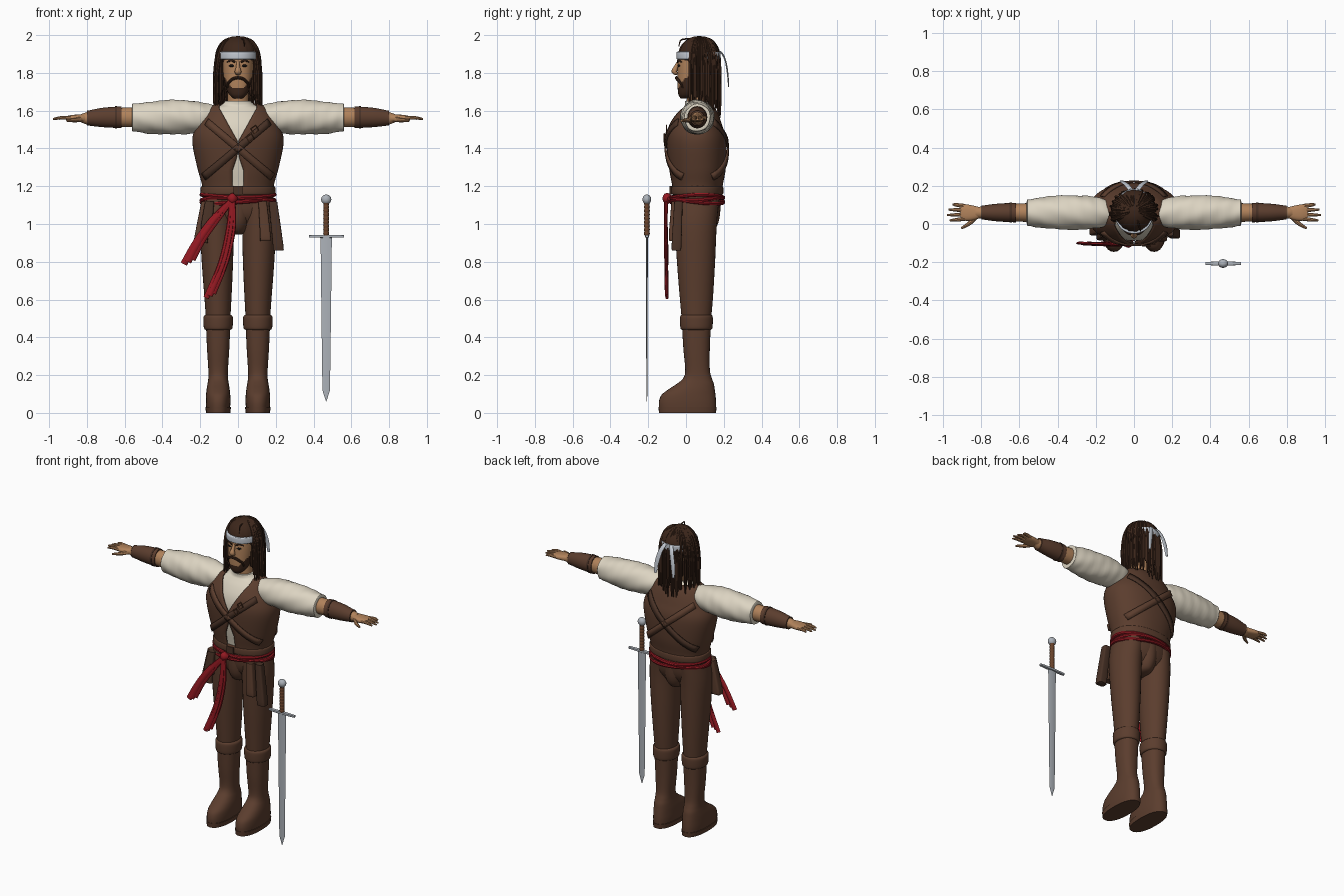
import bpy, bmesh, math, random
from mathutils import Vector

random.seed(4)
COL = dict(leather=(.105, .047, .027), hair=(.046, .020, .011), skin=(.44, .225, .105),
           linen=(.72, .66, .54), red=(.30, .010, .016), steel=(.42, .45, .49),
           headcloth=(.56, .60, .66), grip=(.14, .055, .024), black=(.012, .009, .008),
           dark_leather=(.065, .031, .019))
MAT = {}
for k, c in COL.items():
    MAT[k] = bpy.data.materials.new(k)
    MAT[k].diffuse_color = (*c, 1)


def finish(name, bm, mats, rule=None, solid=0, angle=40):
    bmesh.ops.recalc_face_normals(bm, faces=bm.faces)
    for f in bm.faces:
        f.smooth = True
        if rule:
            f.material_index = rule(f.calc_center_median())
    me = bpy.data.meshes.new(name)
    bm.to_mesh(me)
    bm.free()
    for m in mats.split():
        me.materials.append(MAT[m])
    me.set_sharp_from_angle(angle=math.radians(angle))
    ob = bpy.data.objects.new(name, me)
    bpy.context.collection.objects.link(ob)
    if solid:
        md = ob.modifiers.new("thickness", 'SOLIDIFY')
        md.thickness, md.offset = solid, 0
    return ob


def smooth_keys(keys, sub):
    """Catmull-Rom samples through a list of tuples."""
    out = []
    for i in range(len(keys) - 1):
        q = [keys[max(i - 1, 0)], keys[i], keys[i + 1], keys[min(i + 2, len(keys) - 1)]]
        for s in range(sub):
            t = s / sub
            out.append([.5 * (2*b + (c-a)*t + (2*a-5*b+4*c-d)*t*t + (3*b-a-3*c+d)*t**3)
                        for a, b, c, d in zip(*q)])
    return out + [list(keys[-1])]


def spow(v, e):
    return math.copysign(abs(v) ** e, v)


def skin_rings(bm, rings, closed=True, caps=True):
    rows = [[bm.verts.new(p) for p in r] for r in rings]
    n = len(rows[0])
    for a, b in zip(rows, rows[1:]):
        for i in range(n if closed else n - 1):
            j = (i + 1) % n
            bm.faces.new((a[i], a[j], b[j], b[i]))
    if caps:
        bm.faces.new(rows[0])
        bm.faces.new(rows[-1])


def loft(name, keys, mats, axis='z', n=32, sub=4, p=2.0, sx=1, rule=None, ripple=None):
    """Superellipse sections: keys are (position, centre u, centre v, radius u, radius v)."""
    rings = []
    for h, cu, cv, ru, rv in smooth_keys(keys, sub):
        ring = []
        for i in range(n):
            a = 2 * math.pi * i / n
            k = ripple(h, a) if ripple else 1
            u, v = cu + k*ru*spow(math.sin(a), 2/p), cv - k*rv*spow(math.cos(a), 2/p)
            x, y, z = {'z': (u, v, h), 'x': (h, u, v), 'y': (u, h, v)}[axis]
            ring.append((sx * x, y, z))
        rings.append(ring)
    bm = bmesh.new()
    skin_rings(bm, rings)
    return finish(name, bm, mats, rule)


def sweep(bm, path, side=(1, 0, 0), n=8, sub=4, sx=1):
    """Tube along path points (x, y, z, half width, half thickness)."""
    pts = smooth_keys(path, sub)
    rings = []
    for i, q in enumerate(pts):
        c = Vector(q[:3])
        t = (Vector(pts[min(i+1, len(pts)-1)][:3]) - Vector(pts[max(i-1, 0)][:3])).normalized()
        u = Vector(side) - t * t.dot(Vector(side))
        u.normalize()
        v = t.cross(u)
        ps = [c + u*q[3]*math.cos(2*math.pi*k/n) + v*q[4]*math.sin(2*math.pi*k/n) for k in range(n)]
        rings.append([(sx * w.x, w.y, w.z) for w in ps])
    skin_rings(bm, rings)


def tubes(name, paths, mat, side=(1, 0, 0), n=8, sx=1):
    bm = bmesh.new()
    for p in paths:
        sweep(bm, p, side, n, 4, sx)
    return finish(name, bm, mat)


# Torso: linen shirt under an open leather vest
P = 2.2
TORSO = [(1.13, 0, .06, .185, .125), (1.2, 0, .06, .185, .13), (1.3, 0, .06, .212, .147),
         (1.44, 0, .055, .238, .155), (1.52, 0, .05, .215, .138), (1.58, 0, .055, .18, .112),
         (1.615, 0, .06, .15, .088), (1.635, 0, .06, .105, .07)]
loft("shirt_body", [(h, a, b, c - .012, d - .012) for h, a, b, c, d in TORSO[:-1]]
     + [(1.63, 0, .06, .09, .066), (1.65, 0, .055, .068, .06)], "linen", p=P)
rows = smooth_keys(TORSO, 6)
OPEN = [(1.1, .03), (1.28, .03), (1.36, .003), (1.44, .003), (1.615, .10), (1.7, .09)]


def lerp(table, z):
    for (a, u), (b, v) in zip(table, table[1:]):
        if z <= b:
            return u + (v - u) * (z - a) / (b - a)


vest = []
for z, _, cy, rx, ry in rows:
    a0 = math.asin(min(.99, lerp(OPEN, z) / rx) ** (P / 2))
    angs = [a0 + (2*math.pi - 2*a0) * i / 56 for i in range(57)]
    vest.append([(rx*spow(math.sin(a), 2/P), cy - ry*spow(math.cos(a), 2/P), z) for a in angs])
bm = bmesh.new()
skin_rings(bm, vest, closed=False, caps=False)
finish("vest", bm, "leather", solid=.008)


def surf(x, z, side, off):
    r = min(rows, key=lambda k: abs(k[0] - z))
    nx = min(rows, key=lambda k: abs(k[0] - z - .01))
    cy, rx, ry = [(r[i] + nx[i]) / 2 for i in (2, 3, 4)]
    return cy + side * (off + ry * max(0, 1 - abs(x / rx) ** P) ** (1 / P))


# Crossed straps on chest and back
for side, tag in ((-1, "front"), (1, "back")):
    for s in (1, -1):
        g = []
        for i in range(25):
            t = i / 24
            x, z = .165 - .345 * t, 1.54 - .29 * t
            g.append([(s*(x + d*.6), surf(x + d*.6, z - d, side, .011), z - d) for d in (-.017, .017)])
        bm = bmesh.new()
        skin_rings(bm, g, closed=False, caps=False)
        finish("strap_" + tag, bm, "dark_leather" if s > 0 else "leather", solid=.01)
for x, z in ((.065, 1.455), (.088, 1.50)):
    y = surf(x, z, -1, .02)
    fr = [(-.02, .005), (.005, .024), (.022, -.002), (-.003, -.022), (-.02, .005)]
    tubes("strap_buckle", [[(x+a, y, z+b, .003, .003), (x+c, y, z+d, .003, .003)]
                           for (a, b), (c, d) in zip(fr, fr[1:])], "grip", (0, 1, 0), 6)

# Hips, belt and sash
loft("hips", [(1.0, 0, .058, .15, .085), (1.06, 0, .058, .19, .115), (1.16, 0, .06, .187, .127)], "leather", p=P)
loft("seat", [(.945, 0, .058, .02, .03), (.96, 0, .058, .05, .085), (1.02, 0, .058, .075, .117),
              (1.12, 0, .06, .09, .125)], "leather")
loft("belt", [(1.155, 0, .06, .188, .128), (1.16, 0, .06, .197, .137), (1.195, 0, .06, .197, .137),
              (1.2, 0, .06, .188, .128)], "leather", p=P)
loft("belt_buckle", [(1.155, 0, -.081, .025, .006), (1.2, 0, -.081, .025, .006)], "dark_leather", p=6)
hoops = []
for k in range(3):
    hoops.append([(.193*math.sin(a), .06 - .137*math.cos(a), 1.116 + .016*k + .008*math.sin(a*2 + k*2.2), .011, .011)
                  for a in [2*math.pi*i/24 for i in range(25)]])
tubes("sash", hoops, "red", (0, 0, 1))
tubes("sash_knot", [[(-.055, -.09, 1.135, .008, .01), (-.03, -.1, 1.135, .03, .025), (-.005, -.09, 1.135, .008, .01)]],
      "red", (0, 0, 1), 12)
for name, x1, z1, w in (("sash_tail_long", -.15, .62, .022), ("sash_tail_short", -.265, .80, .026)):
    folds = []
    for k in (-1, 0, 1):
        f = [(-.03 + k*.006, -.105, 1.13, .01, .01)]
        for t in (.3, .65, 1):
            bow = .035 * math.sin(math.pi * t) * (1 if name == "sash_tail_long" else -.6)
            f.append((-.03 + (x1 + .03)*t + bow + k*w*(.55 + .3*t), -.112 + .008*t + .004*abs(k),
                      1.13 + (z1 - 1.13)*t + k*.012*t, w*(.5 + .2*t), .008))
        folds.append(f)
    tubes(name, folds, "red", (1, 0, 0))

# Hanging pouch and leather flaps at the hips
for name, x0, x1, w, zb, y in (("pouch", -.165, -.195, .036, .90, -.035), ("pouch_flap", -.15, -.165, .03, .97, -.06),
                               ("hip_flap_inner", .13, .145, .028, .91, -.065),
                               ("hip_flap_outer", .185, .212, .028, .86, -.05)):
    loft(name, [(zb, x1, y, w, .022), (zb+.03, x1, y, w, .026), (1.12, x0, y + .01, w*.8, .022)],
         "leather" if name in ("pouch", "hip_flap_inner") else "dark_leather", p=5, n=24)

# Legs, boots, arms, hands
for s, tag in ((1, "left"), (-1, "right")):
    loft("leg_" + tag, [(.46, .105, .055, .062, .074), (.6, .106, .055, .071, .087), (.8, .109, .053, .083, .101),
                        (1.0, .111, .052, .09, .111), (1.13, .1, .058, .087, .118)], "leather", sx=s)
    loft("boot_" + tag, [(.025, .105, .008, .063, .151), (.06, .105, .008, .065, .151), (.095, .105, .013, .064, .143),
                         (.125, .105, .03, .061, .122), (.155, .105, .05, .056, .097), (.185, .105, .061, .052, .075),
                         (.23, .105, .061, .052, .065), (.34, .105, .056, .059, .07), (.48, .105, .055, .065, .077)],
         "leather", sx=s, p=2.3)
    loft("sole_" + tag, [(0, .105, .008, .064, .151), (.03, .105, .008, .068, .154)], "leather", sx=s, p=2.3)
    loft("boot_cuff_" + tag, [(.44, .105, .055, .066, .077), (.448, .105, .055, .075, .084), (.48, .105, .055, .078, .087),
                              (.51, .105, .055, .077, .086), (.52, .105, .055, .064, .077)], "leather", sx=s)
    # Puffed sleeve with soft wrinkles
    loft("sleeve_" + tag, [(.12, .058, 1.565, .06, .06), (.18, .058, 1.565, .078, .076), (.26, .06, 1.566, .088, .088),
                           (.36, .06, 1.565, .09, .091), (.47, .06, 1.563, .082, .084), (.545, .06, 1.563, .07, .073),
                           (.56, .06, 1.563, .068, .071), (.562, .06, 1.563, .05, .05)], "linen", 'x', 40, 6, sx=s,
         ripple=lambda h, a: 1 + .018*math.sin(a*5 + h*30) + .014*math.sin(h*95 + a*2))
    loft("forearm_" + tag, [(.54, .06, 1.565, .05, .052), (.62, .06, 1.565, .046, .05), (.78, .06, 1.56, .033, .036),
                            (.83, .06, 1.56, .028, .022)], "skin", 'x', 24, sx=s)
    loft("bracer_" + tag, [(.618, .06, 1.565, .051, .057), (.63, .06, 1.565, .051, .057), (.72, .06, 1.564, .046, .051),
                           (.79, .06, 1.561, .037, .04), (.8, .06, 1.561, .037, .04)], "leather", 'x', 24, sx=s)
    loft("bracer_bands_" + tag, [(.64, .06, 1.565, .053, .059), (.652, .06, 1.565, .053, .059)], "dark_leather",
         'x', 24, 1, sx=s)
    loft("palm_" + tag, [(.80, .06, 1.56, .026, .022), (.84, .058, 1.56, .038, .02), (.88, .06, 1.56, .043, .017),
                         (.91, .063, 1.56, .036, .011)], "skin", 'x', 20, sx=s, p=2.5)
    fingers = [[(.885, .028 + .022*k, 1.56, .011, .011), (.93, .022 + .026*k, 1.563, .0095, .0095),
                (L, .019 + .028*k, 1.556, .005, .005)] for k, L in enumerate((.965, .98, .972, .95))]
    fingers.append([(.825, .04, 1.557, .014, .012), (.86, .005, 1.55, .012, .011), (.905, -.023, 1.547, .006, .006)])
    tubes("fingers_" + tag, fingers, "skin", (0, 0, 1), 8, s)

# Head with beard coloured by height
loft("neck", [(1.6, 0, .06, .062, .058), (1.66, 0, .058, .056, .054), (1.75, 0, .058, .056, .054)], "skin")


def beard(c):
    return 1 if c.y < .05 and (c.z < 1.72 + max(0, abs(c.x) - .03) * 1.3) else 0


loft("head", [(1.665, 0, -.004, .024, .024), (1.685, 0, .004, .046, .044), (1.72, 0, .018, .063, .062),
              (1.78, 0, .033, .076, .077), (1.85, 0, .044, .081, .087), (1.91, 0, .055, .080, .088),
              (1.96, 0, .06, .055, .06)], "skin hair", n=64, sub=8, p=2.2, rule=beard)
tubes("nose", [[(0, -.04, 1.86, .008, .007), (0, -.053, 1.83, .011, .012), (0, -.061, 1.807, .018, .015),
                (0, -.045, 1.793, .012, .006)]], "skin", n=12)
for s in (1, -1):
    tubes("moustache", [[(0, -.05, 1.775, .009, .008), (s*.028, -.047, 1.768, .009, .008), (s*.052, -.028, 1.745, .007, .007),
                         (s*.055, -.018, 1.72, .004, .004)]], "hair", (0, 1, 0))
    tubes("eyebrow", [[(s*.014, -.044, 1.856, .005, .005), (s*.035, -.04, 1.866, .006, .005),
                       (s*.06, -.022, 1.857, .003, .003)]], "hair", (0, 0, 1))
    tubes("eye", [[(s*.02, -.041, 1.838, .003, .003), (s*.034, -.039, 1.838, .007, .004),
                   (s*.048, -.032, 1.838, .003, .003)]], "black", (0, 0, 1))

# Hair cap and hanging locks
cap = [(1.895 + .1*math.sin(t), 0, .07, .1*math.cos(t), .11*math.cos(t)) for t in
       [-.6 + i*2.15/8 for i in range(9)]]
loft("hair_cap", cap, "hair", n=48, ripple=lambda h, a: 1 + .02*math.sin(a*18))
locks = []
for layer in range(3):
    N = (46, 34, 26)[layer]
    for i in range(N):
        a = math.radians(-120 + 240*i/(N-1) + random.uniform(-3, 3))
        sa, ca = math.sin(a), math.cos(a)
        k = 1 - .1*layer + random.uniform(-.02, .04)
        end = 1.575 + .055*layer + random.uniform(-.015, .05)
        r = random.uniform(.006, .0095)
        w = random.uniform(-.012, .012)
        pt = lambda f, z, q: (sa*.108*f*k + w*(f > 1), .07 + ca*.1*f*k, z, q, q)
        locks.append([pt(.25, 1.988, r*.6), pt(.7, 1.963, r), pt(1.0, 1.9, r), pt(1.06, 1.8, r),
                      pt(1.06, 1.71, r), pt(1.1, end, r*.4)])
tubes("hair_locks", locks, "hair", (.6, .8, .1), 6)
tubes("hair_flick", [[(.02, .02, 1.98, .004, .004), (.03, -.025, 1.975, .004, .004), (.035, -.038, 1.94, .002, .002)]], "hair")

# Headband with two tails
loft("headband", [(1.872, 0, .066, .099, .112), (1.876, 0, .066, .103, .116), (1.907, 0, .066, .103, .117),
                  (1.912, 0, .066, .097, .11)], "headcloth", n=48, p=2.1)
for s in (1, -1):
    tubes("headband_tail", [[(s*.006, .165, 1.885, .01, .005), (s*.02, .183, 1.91, .012, .005),
                             (s*.04, .207, 1.87, .014, .004), (s*.058, .22, 1.80, .015, .004),
                             (s*.066, .226, 1.725, .009, .003)]], "headcloth")

# Sword standing apart
X, Y = .467, -.207
loft("sword_blade", [(.06, X, Y, .001, .001), (.12, X, Y, .02, .003), (.5, X, Y, .025, .004), (.935, X, Y, .03, .005)],
     "steel", n=4, sub=1, p=2)
loft("sword_guard", [(.375, Y, .935, .008, .007), (.467, Y, .935, .011, .008), (.56, Y, .935, .008, .007)],
     "steel", 'x', 12, p=5)
loft("sword_grip", [(.94 + .01*i, X, Y, .013 + .003*(i % 2), .013 + .003*(i % 2)) for i in range(18)], "grip", n=16, sub=2)
loft("sword_pommel", [(1.13 - .026*math.cos(t), X, Y, .026*math.sin(t) + .001, .022*math.sin(t) + .001)
                      for t in [math.pi*i/8 for i in range(9)]], "steel", n=20, sub=2)
